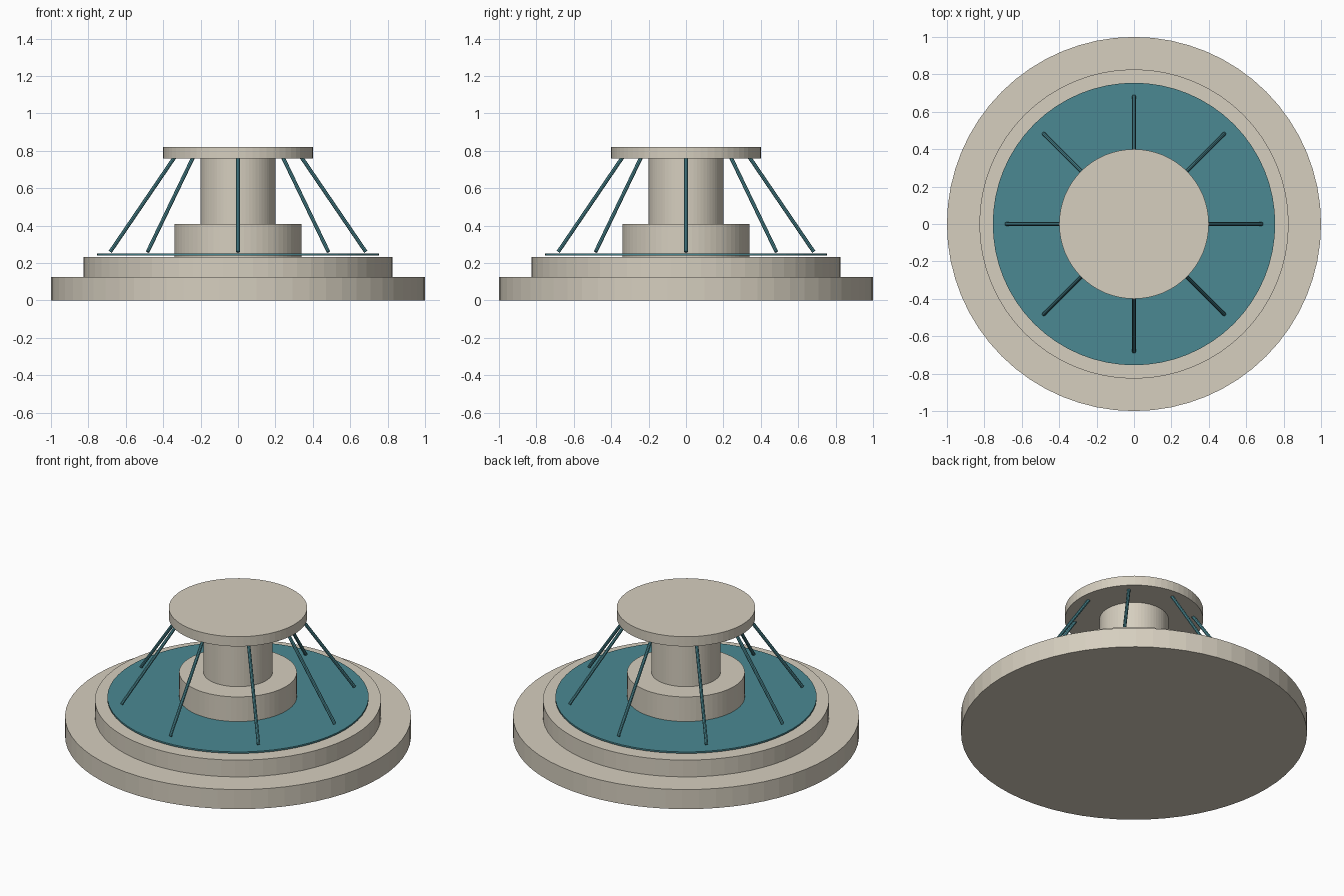
import bpy
from math import cos, sin, pi
from mathutils import Vector

if "Cube" in bpy.data.objects:
    bpy.data.objects.remove(bpy.data.objects["Cube"])


def material(name, color):
    m = bpy.data.materials.new(name)
    m.diffuse_color = color
    m.use_nodes = True
    m.node_tree.nodes["Principled BSDF"].inputs["Base Color"].default_value = m.diffuse_color
    return m


STONE = material("stone", (0.67, 0.62, 0.52, 1))
WATER = material("water", (0.07, 0.25, 0.29, 1))


def rod(name, start, end, radius, sides, mat):
    """Cylinder running between two points."""
    a, b = Vector(start), Vector(end)
    bpy.ops.mesh.primitive_cylinder_add(
        vertices=sides, radius=radius, depth=(b - a).length, location=(a + b) / 2)
    ob = bpy.context.object
    ob.rotation_euler = (b - a).to_track_quat('Z', 'Y').to_euler()
    ob.name = name
    ob.data.materials.append(mat)
    return ob


def disc(name, radius, z0, z1, mat=STONE):
    """Upright round tier."""
    bpy.ops.mesh.primitive_cylinder_add(
        vertices=64, radius=radius, depth=z1 - z0, location=(0, 0, (z0 + z1) / 2))
    ob = bpy.context.object
    ob.name = name
    ob.data.materials.append(mat)


# Stepped stone body
disc("base_step", 1.0, 0.0, 0.125)
disc("basin", 0.827, 0.125, 0.232)
disc("pedestal", 0.34, 0.232, 0.408)
disc("column", 0.20, 0.408, 0.758)
disc("top_bowl", 0.40, 0.758, 0.82)

# Thin water sheet, just above the basin
disc("water_surface", 0.755, 0.241, 0.251, WATER)

# Eight water jets falling from the bowl
for i in range(8):
    c, s = cos(i * pi / 4), sin(i * pi / 4)
    rod(f"water_jet_{i + 1}", (0.336 * c, 0.336 * s, 0.77),
        (0.683 * c, 0.683 * s, 0.26), 0.01, 8, WATER)
